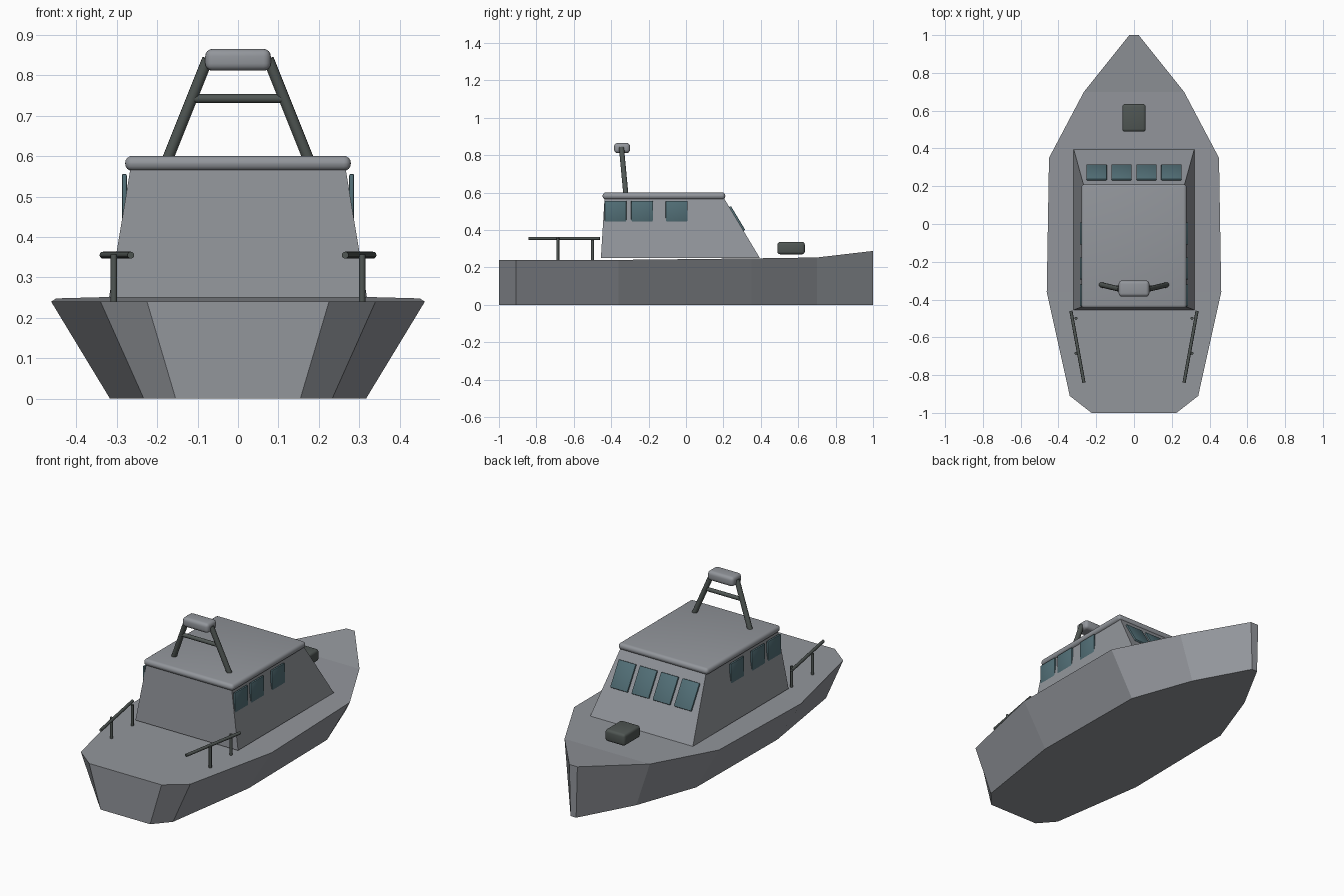
import bpy, bmesh, math
from mathutils import Vector

cube = bpy.data.objects.get("Cube")
if cube:
    bpy.data.objects.remove(cube, do_unlink=True)


def material(name, r, g, b):
    m = bpy.data.materials.new(name)
    m.use_nodes = True
    m.diffuse_color = (r, g, b, 1)
    m.node_tree.nodes["Principled BSDF"].inputs["Base Color"].default_value = (r, g, b, 1)
    return m


GREY = material("hull grey", 0.29, 0.305, 0.33)
DARK = material("dark metal", 0.08, 0.094, 0.088)
GLASS = material("teal glass", 0.085, 0.16, 0.185)


def finish(bm, name, mat, smooth=False):
    bmesh.ops.recalc_face_normals(bm, faces=bm.faces)
    mesh = bpy.data.meshes.new(name)
    bm.to_mesh(mesh)
    bm.free()
    mesh.materials.append(mat)
    ob = bpy.data.objects.new(name, mesh)
    bpy.context.collection.objects.link(ob)
    if smooth:
        bpy.ops.object.select_all(action='DESELECT')
        ob.select_set(True)
        bpy.context.view_layer.objects.active = ob
        bpy.ops.object.shade_smooth_by_angle(angle=math.radians(40))
    return ob


def box(name, centre, size, mat, bevel, segments=3, tilt=0):
    bm = bmesh.new()
    bmesh.ops.create_cube(bm, size=1)
    bmesh.ops.scale(bm, vec=size, verts=bm.verts)
    bmesh.ops.bevel(bm, geom=bm.edges[:], offset=bevel, segments=segments,
                    profile=0.5, affect='EDGES')
    ob = finish(bm, name, mat, True)
    ob.location = centre
    ob.rotation_euler.x = tilt
    return ob


def rod(name, start, end, radius, mat=DARK):
    a, b = Vector(start), Vector(end)
    bm = bmesh.new()
    bmesh.ops.create_cone(bm, cap_ends=True, segments=12, radius1=radius,
                          radius2=radius, depth=(b - a).length)
    ob = finish(bm, name, mat, True)
    ob.location = (a + b) / 2
    ob.rotation_euler = (b - a).to_track_quat('Z', 'Y').to_euler()
    return ob


# Hull: stations from stern to bow as (y, deck half width, deck height)
stations = [(-1, 0.225, 0.24), (-0.91, 0.34, 0.24), (-0.36, 0.462, 0.24),
            (0.35, 0.45, 0.248), (0.7, 0.265, 0.253), (1, 0.025, 0.288)]
bm = bmesh.new()
rings = []
for y, w, z in stations:
    rings.append([bm.verts.new(p) for p in
                  [(-w, y, z), (w, y, z), (w * 0.685, y, 0), (-w * 0.685, y, 0)]])
for a, b in zip(rings, rings[1:]):
    for i in range(4):
        j = (i + 1) % 4
        bm.faces.new([a[i], a[j], b[j], b[i]])
bm.faces.new(rings[0])
bm.faces.new(rings[-1])
finish(bm, "hull", GREY)

# Cabin: tapered block with a raked windscreen
bm = bmesh.new()
bmesh.ops.create_cube(bm, size=2)
for v in bm.verts:
    top, fore = v.co.z > 0, v.co.y > 0
    v.co.x *= 0.265 if top else 0.319
    v.co.y = (0.2 if top else 0.395) if fore else (-0.435 if top else -0.455)
    v.co.z = 0.575 if top else 0.25
finish(bm, "cabin", GREY)
box("cabin_roof", (0, -0.118, 0.582), (0.558, 0.656, 0.037), GREY, 0.0175, 4)

# Windscreen panes, lying on the raked front
rake = math.atan2(0.195, 0.325)
for i in range(4):
    box(f"windscreen_pane_{i + 1}", (-0.198 + i * 0.132, 0.273, 0.461),
        (0.108, 0.012, 0.15), GLASS, 0.004, 2, rake)

# Side windows
for side, s in (("left", 1), ("right", -1)):
    for i, y in enumerate((-0.377, -0.235, -0.05)):
        box(f"{side}_window_{i + 1}", (s * 0.281, y, 0.5),
            (0.012, 0.117, 0.112), GLASS, 0.004, 2)

# Mast with crossbar and radar housing
for side, s in (("left", 1), ("right", -1)):
    rod(f"{side}_mast_leg", (s * 0.173, -0.322, 0.595), (s * 0.075, -0.345, 0.84), 0.014)
rod("mast_crossbar", (-0.117, -0.337, 0.742), (0.117, -0.337, 0.742), 0.011)
box("radar_housing", (0, -0.342, 0.838), (0.162, 0.085, 0.054), GREY, 0.018, 4)

# Stern rails on short posts
for side, s in (("left", 1), ("right", -1)):
    rod(f"{side}_stern_rail", (s * 0.265, -0.84, 0.355), (s * 0.334, -0.46, 0.355), 0.0085)
    for i, y in enumerate((-0.685, -0.5)):
        rod(f"{side}_rail_post_{i + 1}", (s * 0.307, y, 0.238), (s * 0.307, y, 0.357), 0.0078)

# Foredeck locker
box("foredeck_locker", (0, 0.562, 0.303), (0.124, 0.146, 0.066), DARK, 0.014, 3)
